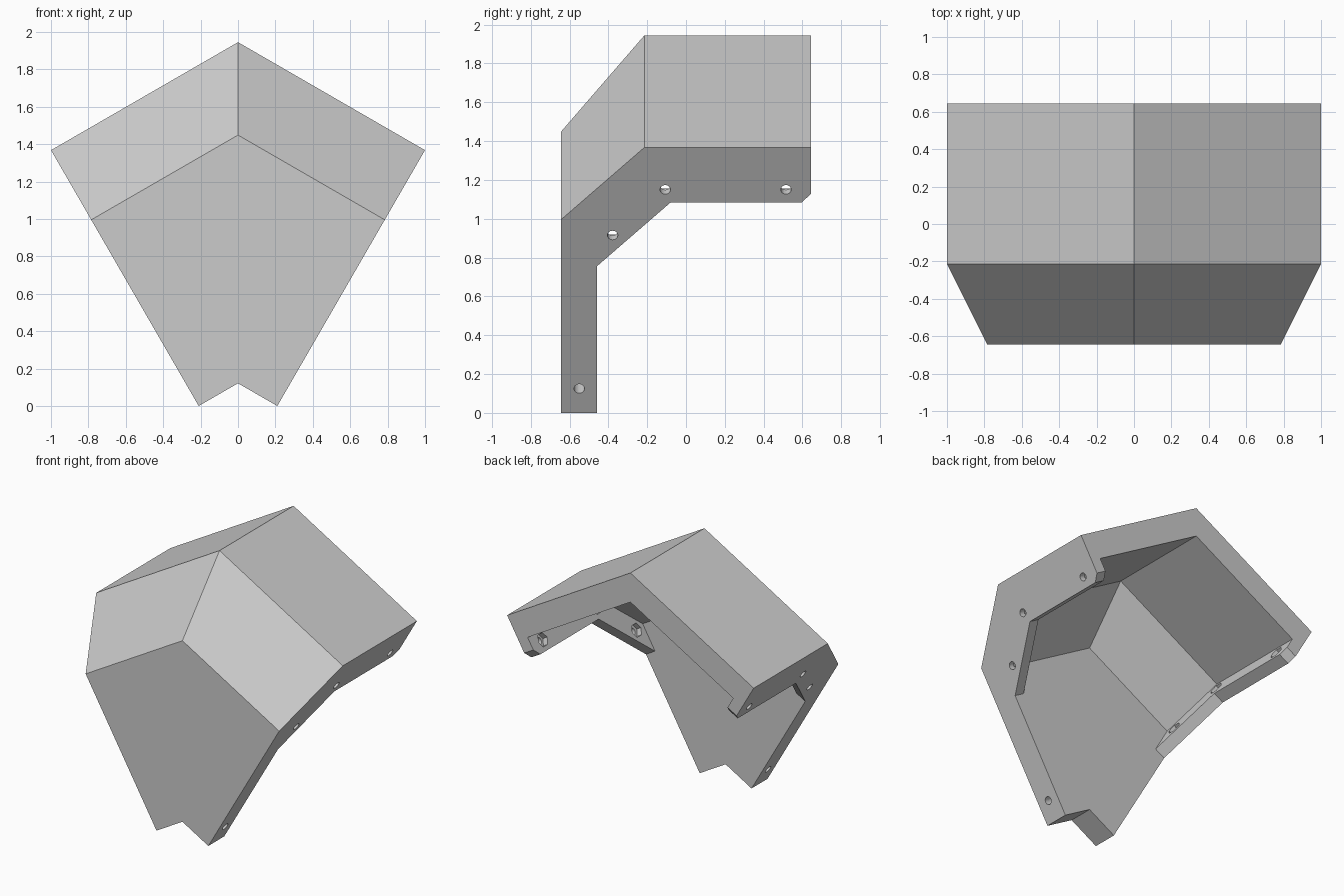
import bpy, bmesh, math
from mathutils import Matrix, Vector

if "Cube" in bpy.data.objects:
    bpy.data.objects.remove(bpy.data.objects["Cube"])

# Local frame of one half: u runs down the roof slope, y is depth, n is the roof normal
C, S = math.cos(math.radians(30)), 0.5
TILT = Matrix(((C, 0, S, 0), (0, 1, 0, 0), (-S, 0, C, 0), (0, 0, 0, 1)))
END = 0.182            # u of the bolting face
TOP = 1.945 * C        # n of the roof surface
BASE = 0.105           # n of the bottom edge
FRONT, BACK = -0.644, 0.644
BEND = 0.43            # size of the 45 degree sloped panel
WALL, DEEP = 0.185, 0.327
FLANGE = 0.085
K = math.tan(math.radians(22.5))


def finish(name, bm):
    bm.transform(TILT)
    bmesh.ops.recalc_face_normals(bm, faces=bm.faces[:])
    mesh = bpy.data.meshes.new(name)
    bm.to_mesh(mesh)
    bm.free()
    ob = bpy.data.objects.new(name, mesh)
    bpy.context.collection.objects.link(ob)
    return ob


def prism(name, profile, u0, u1):
    bm = bmesh.new()
    face = bm.faces.new([bm.verts.new((u0, y, n)) for y, n in profile])
    out = bmesh.ops.extrude_face_region(bm, geom=[face], use_keep_orig=True)
    moved = [g for g in out["geom"] if isinstance(g, bmesh.types.BMVert)]
    bmesh.ops.translate(bm, verts=moved, vec=(u1 - u0, 0, 0))
    return finish(name, bm)


def drills(name, spots, sides, radius):
    bm = bmesh.new()
    for y, n, u0, u1 in spots:
        m = Matrix.Translation(((u0 + u1) / 2, y, n)) @ Matrix.Rotation(math.pi / 2, 4, 'Y')
        bmesh.ops.create_cone(bm, cap_ends=True, segments=sides, radius1=radius,
                              radius2=radius, depth=u1 - u0, matrix=m)
    return finish(name, bm)


def cut(ob, cutter):
    cutter.hide_render = True
    cutter.display_type = 'WIRE'
    mod = ob.modifiers.new(cutter.name, 'BOOLEAN')
    mod.operation, mod.solver, mod.object = 'DIFFERENCE', 'EXACT', cutter


# Solid half shell with flange depth everywhere
inner = FRONT + WALL
yd = FRONT + BEND + DEEP * K
flange_end = TOP - DEEP - (yd - inner)
shell = prism("corner_shell", [
    (FRONT, BASE), (FRONT, TOP - BEND), (FRONT + BEND, TOP), (BACK, TOP),
    (BACK, TOP - DEEP + 0.05), (BACK - 0.048, TOP - DEEP), (yd, TOP - DEEP),
    (inner, flange_end), (inner, BASE)], -1.3, END)

# Hollow that leaves the thinner wall and an end flange
yw = FRONT + BEND + WALL * K
cut(shell, prism("hollow_cutter", [
    (1, TOP - WALL), (yw, TOP - WALL), (inner, TOP - WALL - (yw - inner)),
    (inner, flange_end), (1, flange_end)], -1.5, END - FLANGE))

# Bolt holes and hexagonal nut pockets
bolts = [(y, (z + S * END) / C) for y, z in ((0.515, 1.15), (-0.107, 1.15), (-0.378, 0.915))]
foot = (-0.55, (0.125 + S * END) / C)
cut(shell, drills("bolt_hole_cutter",
                  [(y, n, END - 0.13, END + 0.1) for y, n in bolts + [foot]], 24, 0.027))
cut(shell, drills("nut_pocket_cutter",
                  [(y, n, END - 0.15, END - 0.045) for y, n in bolts], 6, 0.05))

# Mirror the half about the ridge
mir = shell.modifiers.new("mirror", 'MIRROR')
mir.use_axis[0] = True
mir.use_bisect_axis[0] = True
mir.use_clip = True
